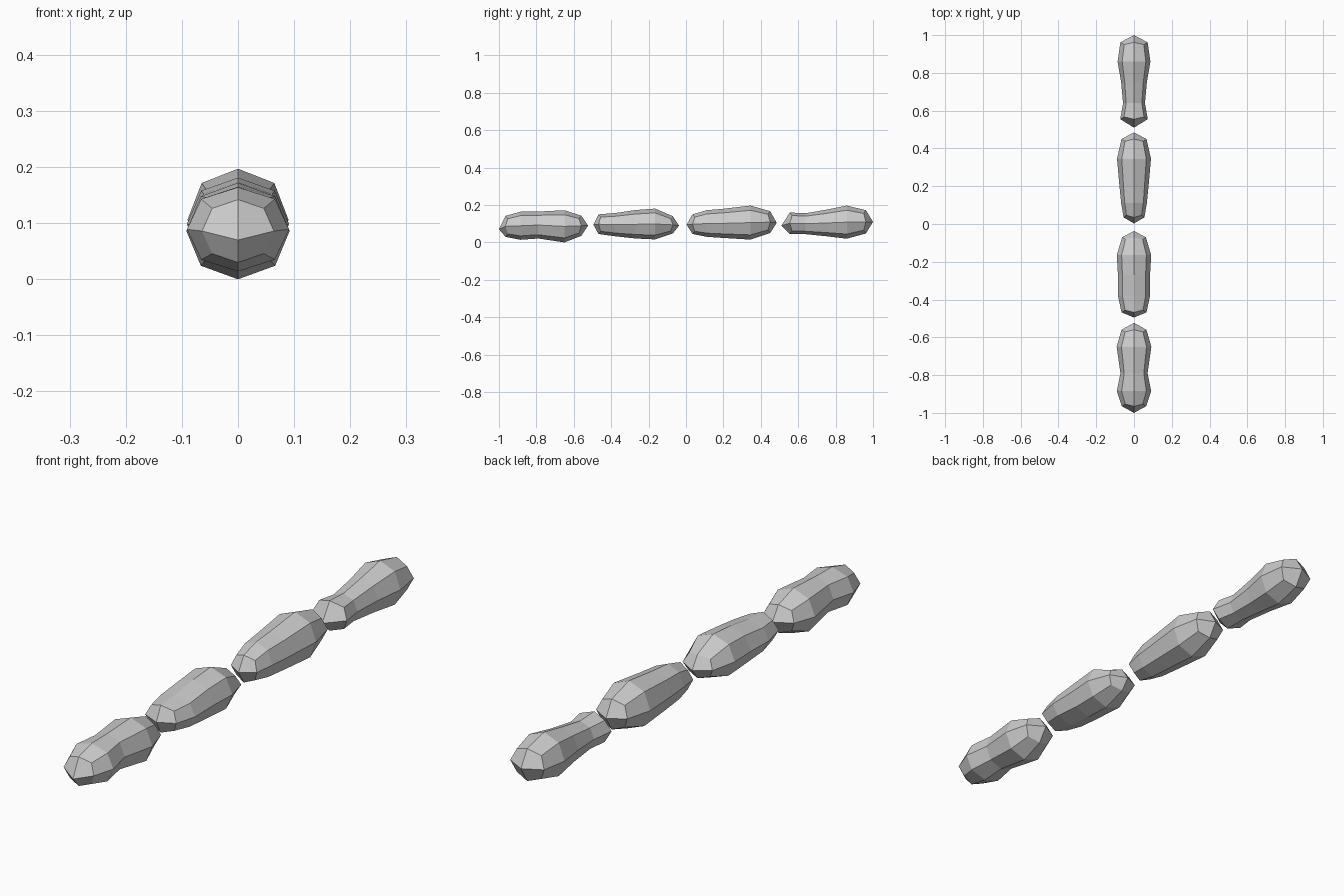
import bpy, bmesh

if "Cube" in bpy.data.objects:
    bpy.data.objects.remove(bpy.data.objects["Cube"])

# Each chunk: (near tip y, z), rings of (y, half width, top z, bottom z), (far tip y, z)
CHUNKS = [
    ((-1.0, .07), [(-.965, .064, .142, .03), (-.885, .091, .164, .014), (-.79, .072, .165, .021),
                   (-.65, .092, .172, .0), (-.56, .066, .143, .035)], (-.523, .09)),
    ((-.495, .095), [(-.468, .066, .15, .045), (-.38, .085, .157, .033), (-.27, .085, .173, .021),
                     (-.165, .091, .181, .016), (-.07, .063, .14, .048)], (-.037, .09)),
    ((.003, .095), [(.035, .055, .15, .045), (.11, .068, .172, .03), (.2, .077, .18, .024),
                    (.345, .09, .197, .015), (.45, .066, .167, .05)], (.485, .105)),
    ((.51, .09), [(.555, .073, .16, .045), (.64, .058, .156, .044), (.75, .068, .175, .033),
                  (.86, .087, .197, .02), (.962, .072, .172, .048)], (1.0, .11)),
]
K = .72
OCT = [(0, 1), (K, K), (1, 0), (K, -K), (0, -1), (-K, -K), (-1, 0), (-K, K)]


def chunk(name, near, rings, far):
    bm = bmesh.new()
    loops = []
    for i, (y, w, top, bot) in enumerate(rings):
        c, h = (top + bot) / 2, (top - bot) / 2
        # end rings bulge: corners sit slightly further inward than the mids
        inward = {0: .012, len(rings) - 1: -.012}.get(i, 0)
        loops.append([bm.verts.new((w * u, y + (inward if j % 2 else 0), c + h * v))
                      for j, (u, v) in enumerate(OCT)])
    # Side walls
    for a, b in zip(loops, loops[1:]):
        for j in range(8):
            k = (j + 1) % 8
            bm.faces.new((a[j], a[k], b[k], b[j]))
    # Two-by-two faceted end caps
    for loop, (y, z) in ((loops[0], near), (loops[-1], far)):
        tip = bm.verts.new((0, y, z))
        for j in range(0, 8, 2):
            bm.faces.new((tip, loop[j], loop[j + 1], loop[(j + 2) % 8]))
    bmesh.ops.recalc_face_normals(bm, faces=bm.faces)
    mesh = bpy.data.meshes.new(name)
    bm.to_mesh(mesh)
    bm.free()
    bpy.context.collection.objects.link(bpy.data.objects.new(name, mesh))


for n, data in enumerate(CHUNKS, 1):
    chunk(f"log_chunk_{n}", *data)
